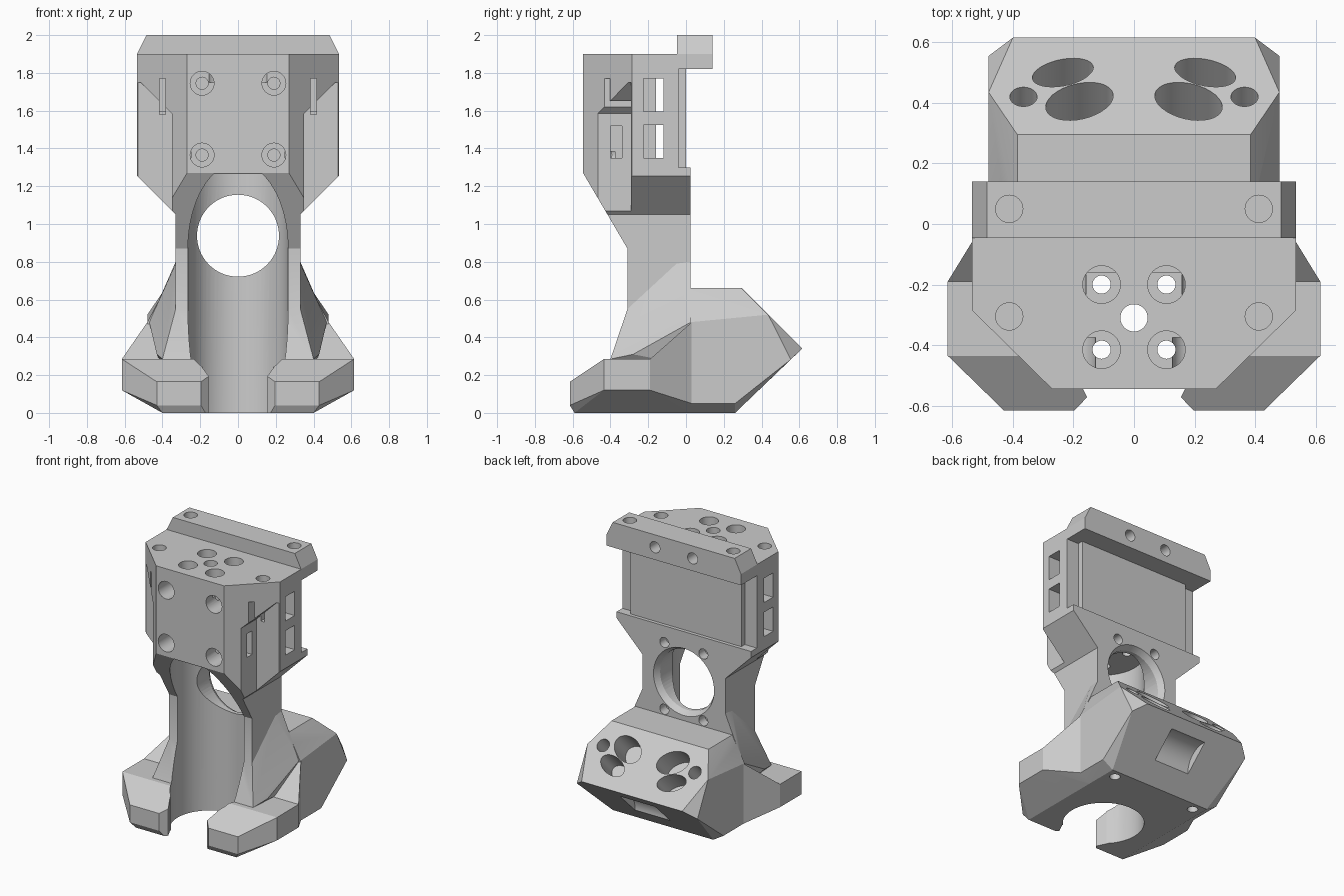
import bpy, bmesh, math
from mathutils import Matrix, Vector

if "Cube" in bpy.data.objects:
    bpy.data.objects.remove(bpy.data.objects["Cube"])

ROT = {'x': Matrix.Rotation(math.pi / 2, 4, 'Y'),
       'y': Matrix.Rotation(-math.pi / 2, 4, 'X'),
       'z': Matrix.Identity(4)}


def finish(bm, name):
    bmesh.ops.recalc_face_normals(bm, faces=bm.faces)
    me = bpy.data.meshes.new(name)
    bm.to_mesh(me)
    bm.free()
    ob = bpy.data.objects.new(name, me)
    bpy.context.collection.objects.link(ob)
    return ob


def hull(name, pts):
    """Convex solid from half its corner points, mirrored in x."""
    bm = bmesh.new()
    for x, y, z in pts:
        for s in (-1, 1):
            bm.verts.new((s * x, y, z))
    r = bmesh.ops.convex_hull(bm, input=bm.verts)
    junk = {v for v in r['geom_interior'] if isinstance(v, bmesh.types.BMVert)}
    bmesh.ops.delete(bm, geom=list(junk), context='VERTS')
    bmesh.ops.dissolve_limit(bm, angle_limit=0.01, verts=bm.verts, edges=bm.edges)
    return finish(bm, name)


def prism(name, pts, axis, a, b):
    """Extrude a 2D profile along an axis from a to b."""
    put = {'x': lambda p: (a, p[0], p[1]), 'y': lambda p: (p[0], a, p[1]),
           'z': lambda p: (p[0], p[1], a)}[axis]
    bm = bmesh.new()
    f = bm.faces.new([bm.verts.new(put(p)) for p in pts])
    e = bmesh.ops.extrude_face_region(bm, geom=[f])
    d = Vector([(b - a) * (axis == k) for k in 'xyz'])
    bmesh.ops.translate(bm, vec=d, verts=[v for v in e['geom'] if isinstance(v, bmesh.types.BMVert)])
    return finish(bm, name)


def box(name, x0, x1, y0, y1, z0, z1):
    return prism(name, [(x0, y0), (x1, y0), (x1, y1), (x0, y1)], 'z', z0, z1)


def cyl(name, loc, r, depth, axis='z', r2=None, mat=None, seg=32):
    bm = bmesh.new()
    m = Matrix.Translation(loc) @ (mat if mat is not None else ROT[axis])
    bmesh.ops.create_cone(bm, cap_ends=True, segments=seg, radius1=r,
                          radius2=r if r2 is None else r2, depth=depth, matrix=m)
    return finish(bm, name)


def combine(target, others, op):
    bpy.context.view_layer.objects.active = target
    for o in others:
        m = target.modifiers.new("bool", 'BOOLEAN')
        m.operation, m.solver, m.object = op, 'EXACT', o
        bpy.ops.object.modifier_apply(modifier=m.name)
        bpy.data.objects.remove(o)


def both(pts):
    """Complete a half outline by mirroring it in x."""
    return pts + [(-x, y) for x, y in reversed(pts)]


# Upper block and neck: front outline cut by the plan and side outlines
mount = prism("tool_mount", both([(0.33, 0.1), (0.33, 1.05), (0.535, 1.255), (0.535, 1.9)]), 'y', -0.7, 0.2)
plan = prism("plan", both([(0.27, -0.545), (0.535, -0.285), (0.535, 0.15)]), 'z', 0, 2)
side = prism("side", [(-0.545, 1.95), (-0.545, 1.27), (-0.31, 0.87), (-0.31, 0.05), (0.025, 0.05),
                      (0.025, 1.3), (-0.04, 1.3), (-0.04, 1.95)], 'x', -1, 1)
combine(mount, [plan, side], 'INTERSECT')

# Top bar, feet, tapering waist, rear nozzle body and side gussets
top_bar = prism("top_bar", both([(0.535, 1.82), (0.535, 1.9), (0.485, 2.0)]), 'y', -0.047, 0.14)
feet = hull("feet", [(0.43, -0.615, 0.04), (0.43, -0.615, 0.165), (0.40, -0.59, 0),
                     (0.615, -0.435, 0.12), (0.615, -0.435, 0.285), (0.615, -0.19, 0.12),
                     (0.615, -0.19, 0.285), (0.40, -0.19, 0)])
waist = hull("waist", [(0.615, -0.19, 0.12), (0.615, -0.19, 0.285), (0.40, -0.19, 0),
                       (0.48, 0.03, 0.05), (0.48, 0.03, 0.48), (0.40, 0.03, 0)])
rear = hull("rear_body", [(0.48, 0.02, 0.05), (0.48, 0.02, 0.48), (0.385, 0.02, 0.66),
                          (0.385, 0.295, 0.66), (0.48, 0.435, 0.52), (0.48, 0.435, 0.48),
                          (0.48, 0.555, 0.283), (0.48, 0.26, 0.05), (0.40, 0.26, 0),
                          (0.40, 0.02, 0), (0.40, 0.615, 0.34)])
gusset = hull("gusset", [(0.33, 0.025, 0.80), (0.33, -0.05, 0.79), (0.33, -0.31, 0.55),
                         (0.36, -0.31, 0.40), (0.40, -0.40, 0.285), (0.43, -0.28, 0.31),
                         (0.47, 0.025, 0.48), (0.40, 0.025, 0.63), (0.40, 0.025, 0.25)])
combine(mount, [top_bar, feet, waist, rear, gusset], 'UNION')

cuts = []
# Vertical motor channel with the open gap between the feet
cuts.append(cyl("channel", (0, -0.31, 0.583), 0.265, 1.366, seg=64))
cuts.append(prism("foot_gap", both([(0.22, -0.64), (0.155, -0.572), (0.19, -0.5)]), 'z', -0.1, 0.5))
# Large round window with a flared back rim
cuts.append(cyl("window", (0, -0.05, 0.938), 0.217, 0.4, 'y', seg=64))
cuts.append(cyl("window_rim", (0, 0.01, 0.938), 0.215, 0.06, 'y', r2=0.25, seg=64))
# Rear recess between the side walls
cuts.append(box("recess", -0.44, 0.44, -0.16, 0.0, 1.3, 1.82))
# Rounded groove under the rear slope
cuts.append(cyl("groove", (0, 0.53, 0.13), 0.15, 0.28, 'x', seg=48))
# Centre shaft hole
cuts.append(cyl("shaft_hole", (0, -0.31, 1.6), 0.045, 0.9))

for s in (-1, 1):
    # Corner notches with sloping ceilings
    cuts.append(prism("notch", [(s * x, z) for x, z in
                [(0.35, 0.95), (0.7, 0.95), (0.7, 1.75), (0.515, 1.75), (0.35, 1.585)]], 'y', -0.7, -0.29))
    # Strap slots
    a, b = sorted((s * 0.385, s * 0.415))
    cuts.append(box("slit", a, b, -0.46, -0.2, 1.58, 1.77))
    a, b = sorted((s * 0.25, s * 0.36))
    cuts.append(box("inner_slot", a, b, -0.40, -0.34, 1.35, 1.52))
    a, b = sorted((s * 0.36, s * 0.6))
    for z in (1.35, 1.595):
        cuts.append(box("side_slot", a, b, -0.225, -0.12, z, z + 0.175))
    # Counterbored screw holes, front and top
    for z in (1.365, 1.745):
        cuts.append(cyl("front_screw", (s * 0.19, -0.35, z), 0.032, 0.6, 'y'))
        cuts.append(cyl("front_bore", (s * 0.19, -0.5, z), 0.063, 0.25, 'y'))
    for y in (-0.2, -0.415):
        cuts.append(cyl("top_screw", (s * 0.107, y, 1.6), 0.03, 0.9))
        cuts.append(cyl("top_bore", (s * 0.107, y, 1.9), 0.062, 0.3))
    # Blind insert holes
    cuts.append(cyl("block_insert", (s * 0.412, -0.305, 1.9), 0.045, 0.2))
    cuts.append(cyl("bar_insert", (s * 0.412, 0.05, 2.0), 0.045, 0.2))
    cuts.append(cyl("bar_back_insert", (s * 0.15, 0.14, 1.91), 0.04, 0.2, 'y'))
    cuts.append(cyl("base_insert", (s * 0.33, 0.2, 0), 0.035, 0.16))
    for z in (0.7, 1.18):
        cuts.append(cyl("neck_insert", (s * 0.155, 0.025, z), 0.036, 0.14, 'y'))
    # Oblong air ducts and round holes in the sloping rear face
    for x, y, rx, ry, tilt in ((0.235, 0.5, 0.105, 0.06, 20), (0.18, 0.405, 0.118, 0.08, 26),
                               (0.365, 0.42, 0.045, 0.045, 0)):
        m = (Matrix.Rotation(-math.pi / 4, 4, 'X') @ Matrix.Rotation(math.radians(-s * tilt), 4, 'Z')
             @ Matrix.Diagonal((rx, ry, 1, 1)))
        cuts.append(cyl("duct", (s * x, y, 0.955 - y), 1, 0.36, mat=m))

combine(mount, cuts, 'DIFFERENCE')

# Smooth bores, sharp edges
bpy.ops.object.select_all(action='DESELECT')
mount.select_set(True)
bpy.context.view_layer.objects.active = mount
bpy.ops.object.shade_smooth_by_angle(angle=math.radians(20))
